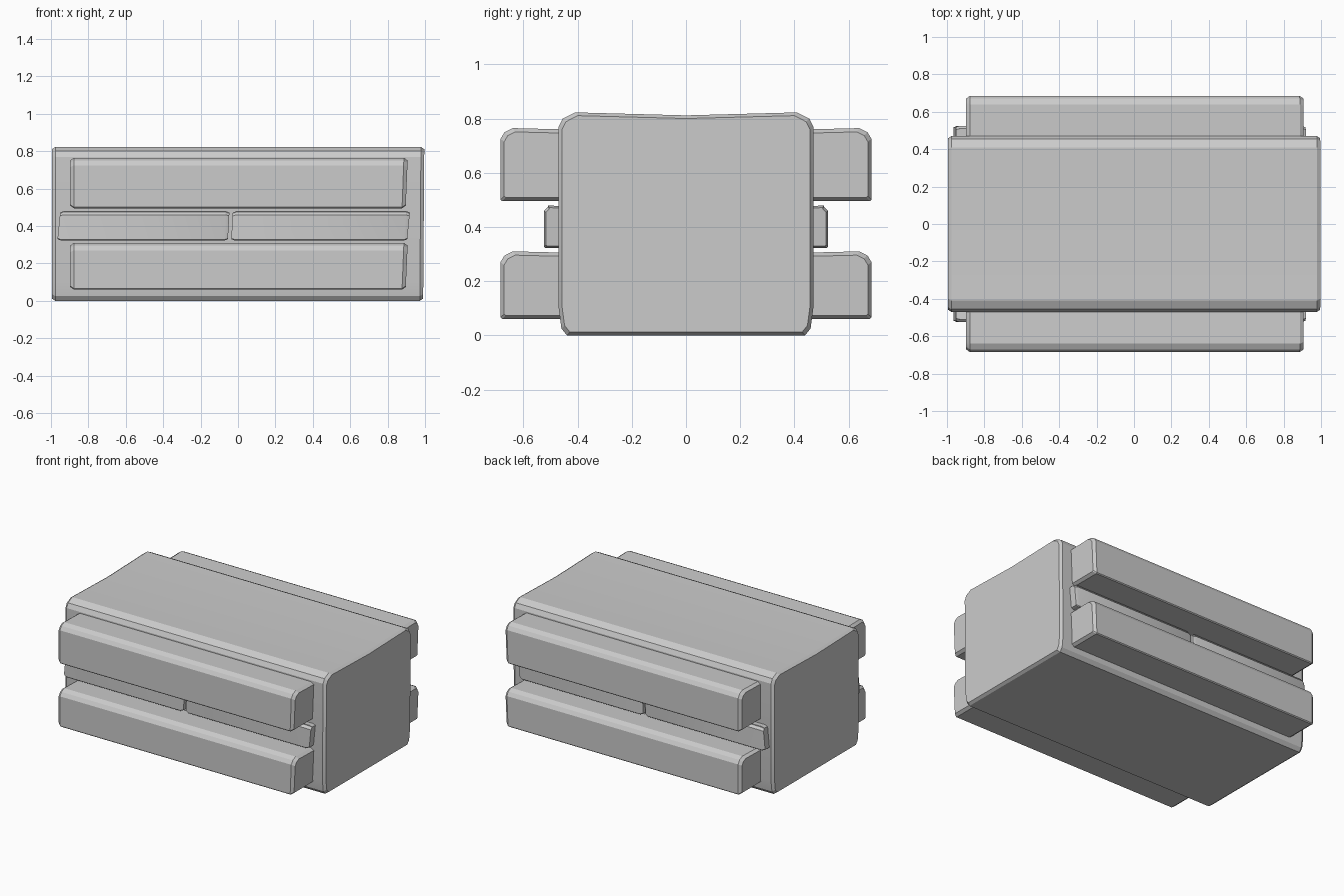
import bpy, bmesh

if "Cube" in bpy.data.objects:
    bpy.data.objects.remove(bpy.data.objects["Cube"])


def block(name, profile, x0, x1, chamfer, inset, lean0=0.0, lean1=0.0, mirror=False):
    """Loft a y-z profile along x with chamfered, slightly leaning ends."""
    ys = [p[0] for p in profile]
    zs = [p[1] for p in profile]
    cy, cz = (min(ys) + max(ys)) / 2, (min(zs) + max(zs)) / 2
    hy, hz = (max(ys) - min(ys)) / 2, (max(zs) - min(zs)) / 2
    stations = [(x0, inset, lean0), (x0 + chamfer, 0, lean0),
                (x1 - chamfer, 0, lean1), (x1, inset, lean1)]
    bm = bmesh.new()
    rings = []
    for x, ins, lean in stations:
        ring = []
        for y, z in profile:
            yy = cy + (y - cy) * (1 - ins / hy)
            zz = cz + (z - cz) * (1 - ins / hz)
            ring.append(bm.verts.new((x + lean * (z - cz) / hz, yy, zz)))
        rings.append(ring)
    n = len(profile)
    for a, b in zip(rings, rings[1:]):
        for i in range(n):
            j = (i + 1) % n
            bm.faces.new((a[i], a[j], b[j], b[i]))
    bm.faces.new(rings[0])
    bm.faces.new(rings[-1])
    bmesh.ops.recalc_face_normals(bm, faces=bm.faces)
    mesh = bpy.data.meshes.new(name)
    bm.to_mesh(mesh)
    bm.free()
    obj = bpy.data.objects.new(name, mesh)
    bpy.context.collection.objects.link(obj)
    bpy.ops.object.select_all(action='DESELECT')
    obj.select_set(True)
    bpy.context.view_layer.objects.active = obj
    bpy.ops.object.shade_smooth_by_angle(angle=0.4)
    if mirror:
        mod = obj.modifiers.new("Mirror", 'MIRROR')
        mod.use_axis = (False, True, False)
        mod.use_clip = False
    return obj


def plank_profile(y_out, z0, z1, cy, cz, low):
    """Board section: worn upper outer edge, small lower bevel, back sunk in the body."""
    return [(-0.44, z0), (y_out + low, z0), (y_out, z0 + low), (y_out, z1 - cz - 0.01),
            (y_out + 0.015, z1 - cz * 0.5), (y_out + cy, z1), (-0.44, z1 - 0.005)]


# Main body with a worn, slightly sagging top
half = [(0.44, 0.0), (0.46, 0.025), (0.47, 0.10), (0.47, 0.77), (0.455, 0.80), (0.41, 0.823)]
body = half + [(0.0, 0.812)] + [(-y, z) for y, z in reversed(half)]
block("body", body, -0.995, 0.993, 0.018, 0.012, lean0=0.0, lean1=0.003)

# Large boards on front and back
block("upper_board", plank_profile(-0.685, 0.495, 0.765, 0.045, 0.03, 0.006),
      -0.897, 0.902, 0.02, 0.014, 0.0, 0.005, True)
block("lower_board", plank_profile(-0.685, 0.06, 0.31, 0.045, 0.03, 0.006),
      -0.897, 0.902, 0.02, 0.014, 0.0, 0.005, True)

# Thin middle boards, split near the centre
block("middle_board_left", plank_profile(-0.525, 0.322, 0.48, 0.015, 0.01, 0.005),
      -0.958, -0.05, 0.02, 0.008, 0.007, 0.004, True)
block("middle_board_right", plank_profile(-0.525, 0.322, 0.48, 0.015, 0.01, 0.005),
      -0.032, 0.912, 0.02, 0.008, 0.004, 0.007, True)
